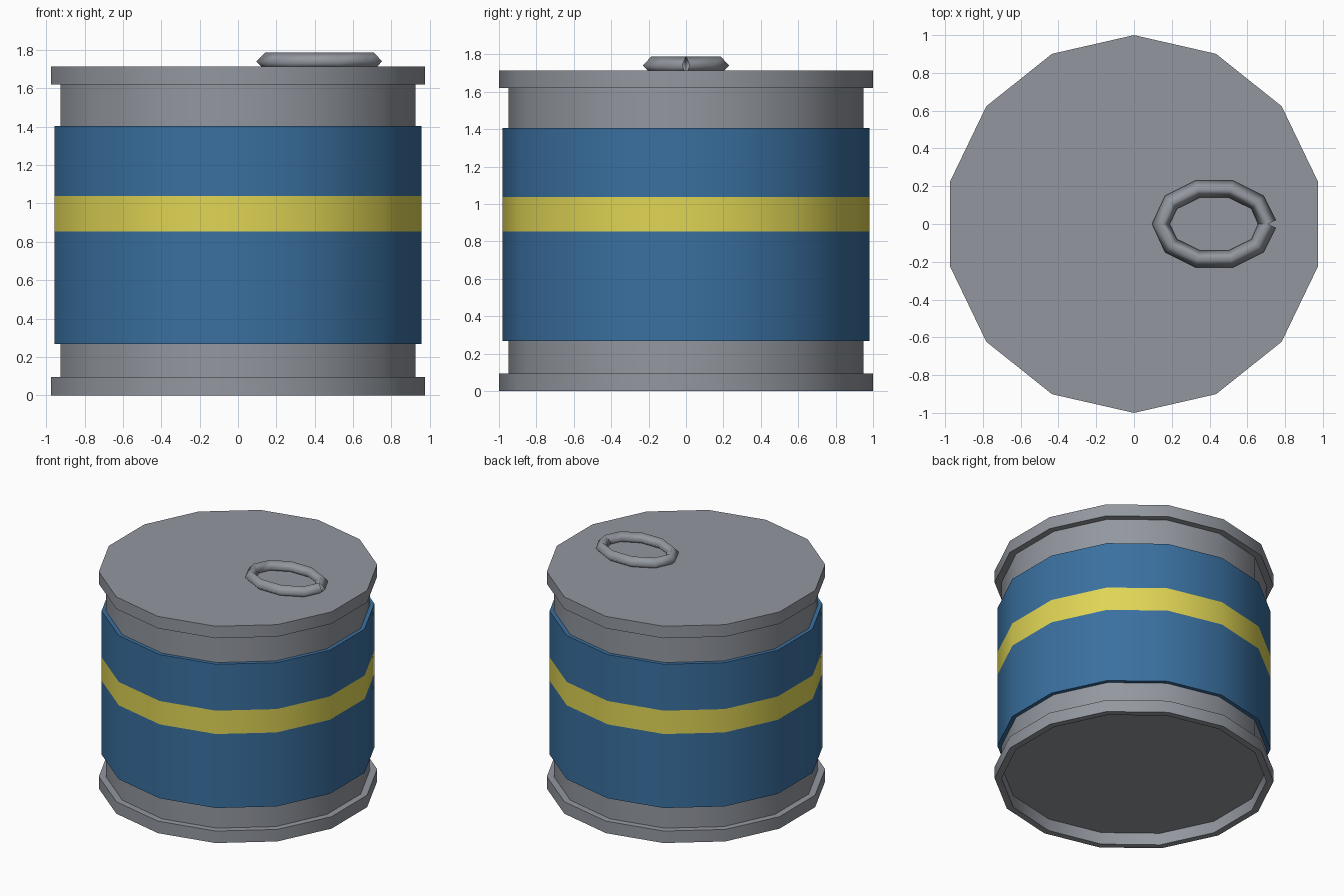
import bpy, bmesh, math

if "Cube" in bpy.data.objects:
    bpy.data.objects.remove(bpy.data.objects["Cube"])

SIDES = 14


def material(name, rgb):
    m = bpy.data.materials.new(name)
    m.diffuse_color = (*rgb, 1)
    m.use_nodes = True
    m.node_tree.nodes["Principled BSDF"].inputs["Base Color"].default_value = m.diffuse_color
    return m


GREY = material("steel_grey", (0.29, 0.31, 0.345))
BLUE = material("label_blue", (0.042, 0.162, 0.35))
YELLOW = material("stripe_yellow", (0.74, 0.66, 0.09))


def smooth(ob, degrees):
    bpy.ops.object.select_all(action='DESELECT')
    ob.select_set(True)
    bpy.context.view_layer.objects.active = ob
    bpy.ops.object.shade_smooth_by_angle(angle=math.radians(degrees))


def lathe(name, profile, mats, caps=(False, False)):
    """Spin (radius, z) points into a 14-sided shell, with optional end caps."""
    bm = bmesh.new()
    rings = []
    for r, z in profile:
        angles = [math.pi / 2 + k * math.tau / SIDES for k in range(SIDES)]
        rings.append([bm.verts.new((r * math.cos(a), r * math.sin(a), z)) for a in angles])
    for lo, hi in zip(rings, rings[1:]):
        for k in range(SIDES):
            n = (k + 1) % SIDES
            bm.faces.new((lo[k], lo[n], hi[n], hi[k]))
    if caps[0]:
        bm.faces.new(rings[0][::-1])
    if caps[1]:
        bm.faces.new(rings[-1])
    me = bpy.data.meshes.new(name)
    bm.to_mesh(me)
    bm.free()
    ob = bpy.data.objects.new(name, me)
    bpy.context.collection.objects.link(ob)
    for m in mats:
        me.materials.append(m)
    smooth(ob, 30)
    return ob


# Can wall with its recessed base, hollow bottom rim and flat lid
lathe("can_wall", [(0.95, 0.095), (0.95, 1.62)], [GREY], (True, False))
lathe("bottom_rim", [(0.95, 0.095), (0.95, 0), (1, 0), (1, 0.095), (0.95, 0.095)], [GREY])
lathe("lid", [(0.95, 1.62), (1, 1.62), (1, 1.715)], [GREY], (False, True))

# Paper label with a stripe picked by height
label = lathe("label", [(0.95, 0.268), (0.98, 0.268), (0.98, 0.853), (0.98, 1.038),
                        (0.98, 1.405), (0.95, 1.405)], [BLUE, YELLOW])
for p in label.data.polygons:
    p.material_index = int(0.853 < p.center.z < 1.038)

# Pull ring: an open oval wire with a diamond section, its ends meeting at +x
N = 10
path = [(0.425 + 0.283 * math.cos(k * math.tau / N), 0.195 * math.sin(k * math.tau / N))
        for k in range(N + 1)]
bm = bmesh.new()
sections = []
for k, (x, y) in enumerate(path):
    (x0, y0), (x1, y1) = path[max(k - 1, 0)], path[min(k + 1, N)]
    d = math.hypot(x1 - x0, y1 - y0)
    nx, ny = (y1 - y0) / d, -(x1 - x0) / d
    sections.append([bm.verts.new((x + nx * u, y + ny * u, 1.741 + w))
                     for u, w in ((0.047, 0), (0, 0.047), (-0.047, 0), (0, -0.047))])
for a, b in zip(sections, sections[1:]):
    for i in range(4):
        j = (i + 1) % 4
        bm.faces.new((a[i], b[i], b[j], a[j]))
bmesh.ops.recalc_face_normals(bm, faces=bm.faces)
me = bpy.data.meshes.new("pull_ring")
bm.to_mesh(me)
bm.free()
me.materials.append(GREY)
ring = bpy.data.objects.new("pull_ring", me)
bpy.context.collection.objects.link(ring)
smooth(ring, 180)
